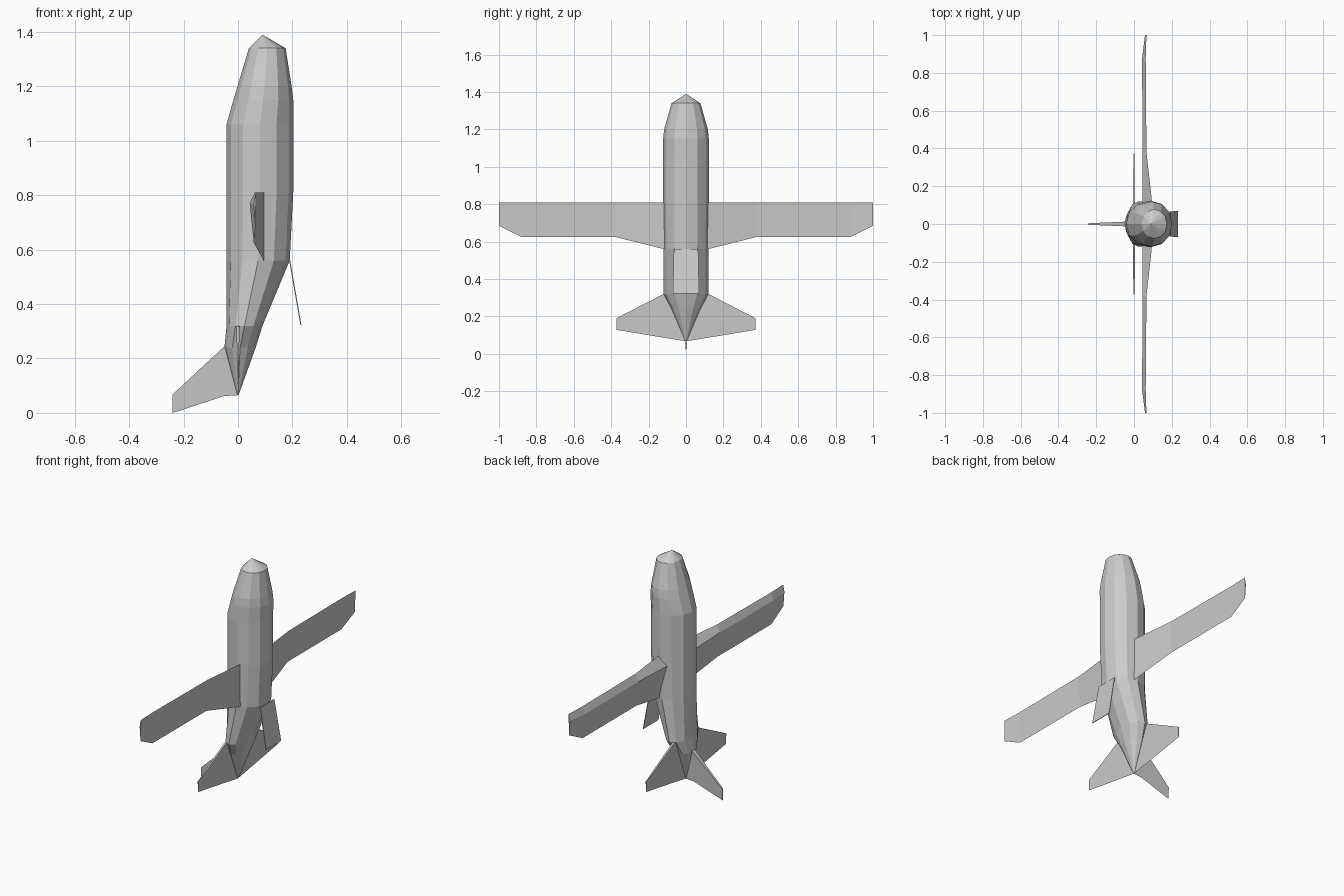
import bpy, bmesh
from math import sin, cos, pi


def make_object(name, bm):
    bmesh.ops.remove_doubles(bm, verts=bm.verts, dist=1e-5)
    bmesh.ops.recalc_face_normals(bm, faces=bm.faces)
    mesh = bpy.data.meshes.new(name)
    bm.to_mesh(mesh)
    bm.free()
    obj = bpy.data.objects.new(name, mesh)
    bpy.context.collection.objects.link(obj)
    return obj


def loft(name, rings):
    """Skin a list of equal-length point rings and cap both ends."""
    bm = bmesh.new()
    loops = [[bm.verts.new(p) for p in ring] for ring in rings]
    n = len(loops[0])
    for a, b in zip(loops, loops[1:]):
        for i in range(n):
            j = (i + 1) % n
            bm.faces.new((a[i], a[j], b[j], b[i]))
    bm.faces.new(loops[0])
    bm.faces.new(loops[-1])
    return make_object(name, bm)


def hull_ring(z, x0, x1, ry, sides=12):
    cx, rx = (x0 + x1) / 2, (x1 - x0) / 2
    return [(cx + rx * cos(2 * pi * i / sides), ry * sin(2 * pi * i / sides), z)
            for i in range(sides)]


# Fuselage, from tail to nose: z, back x, belly x, half width
sections = [(0.065, -0.002, 0.002, 0.002), (0.24, -0.05, 0.065, 0.077),
            (0.32, -0.042, 0.09, 0.12), (0.56, -0.042, 0.19, 0.12),
            (0.81, -0.042, 0.203, 0.123), (1.06, -0.042, 0.203, 0.123),
            (1.15, -0.017, 0.203, 0.122), (1.2, -0.002, 0.197, 0.117),
            (1.34, 0.04, 0.175, 0.077)]
loft("fuselage", [hull_ring(*s) for s in sections])

# Nose cone
loft("nose_cone", [hull_ring(1.34, 0.04, 0.175, 0.077),
                   hull_ring(1.389, 0.089, 0.091, 0.001)])

# Wings: leading edge, crest and trailing edge at each station
stations = [(0.05, (0.095, 0.81), (0.045, 0.76), (0.095, 0.56)),
            (0.12, (0.095, 0.81), (0.045, 0.76), (0.095, 0.56)),
            (0.38, (0.066, 0.81), (0.045, 0.77), (0.058, 0.625)),
            (0.88, (0.062, 0.81), (0.043, 0.77), (0.058, 0.625)),
            (1.0, (0.066, 0.81), (0.058, 0.77), (0.064, 0.685))]
for side, label in ((1, "right"), (-1, "left")):
    loft(label + "_wing", [[(x, side * y, z) for x, z in pts]
                           for y, *pts in stations])

# Tailplanes: thin plates tapering outwards
for side, label in ((1, "right"), (-1, "left")):
    loft(label + "_tailplane",
         [[(0.006, 0, 0.32), (-0.006, 0, 0.32), (0, 0, 0.068)],
          [(0.006, side * 0.12, 0.32), (-0.006, side * 0.12, 0.32), (0, side * 0.02, 0.07)],
          [(0.003, side * 0.372, 0.19), (-0.003, side * 0.372, 0.19), (0, side * 0.372, 0.128)]])

# Tail fin
loft("tail_fin", [[(0, 0.012, 0.29), (0, -0.012, 0.29), (0, 0, 0.065)],
                  [(-0.055, 0.012, 0.24), (-0.055, -0.012, 0.24), (-0.05, 0, 0.062)],
                  [(-0.24, 0.004, 0.068), (-0.24, -0.004, 0.068), (-0.24, 0, 0.0)]])

# Lowered loading ramp
loft("loading_ramp", [[(0.188, -0.065, 0.56), (0.192, -0.065, 0.56),
                       (0.192, 0.065, 0.56), (0.188, 0.065, 0.56)],
                      [(0.229, -0.07, 0.323), (0.233, -0.07, 0.323),
                       (0.233, 0.07, 0.323), (0.229, 0.07, 0.323)]])
